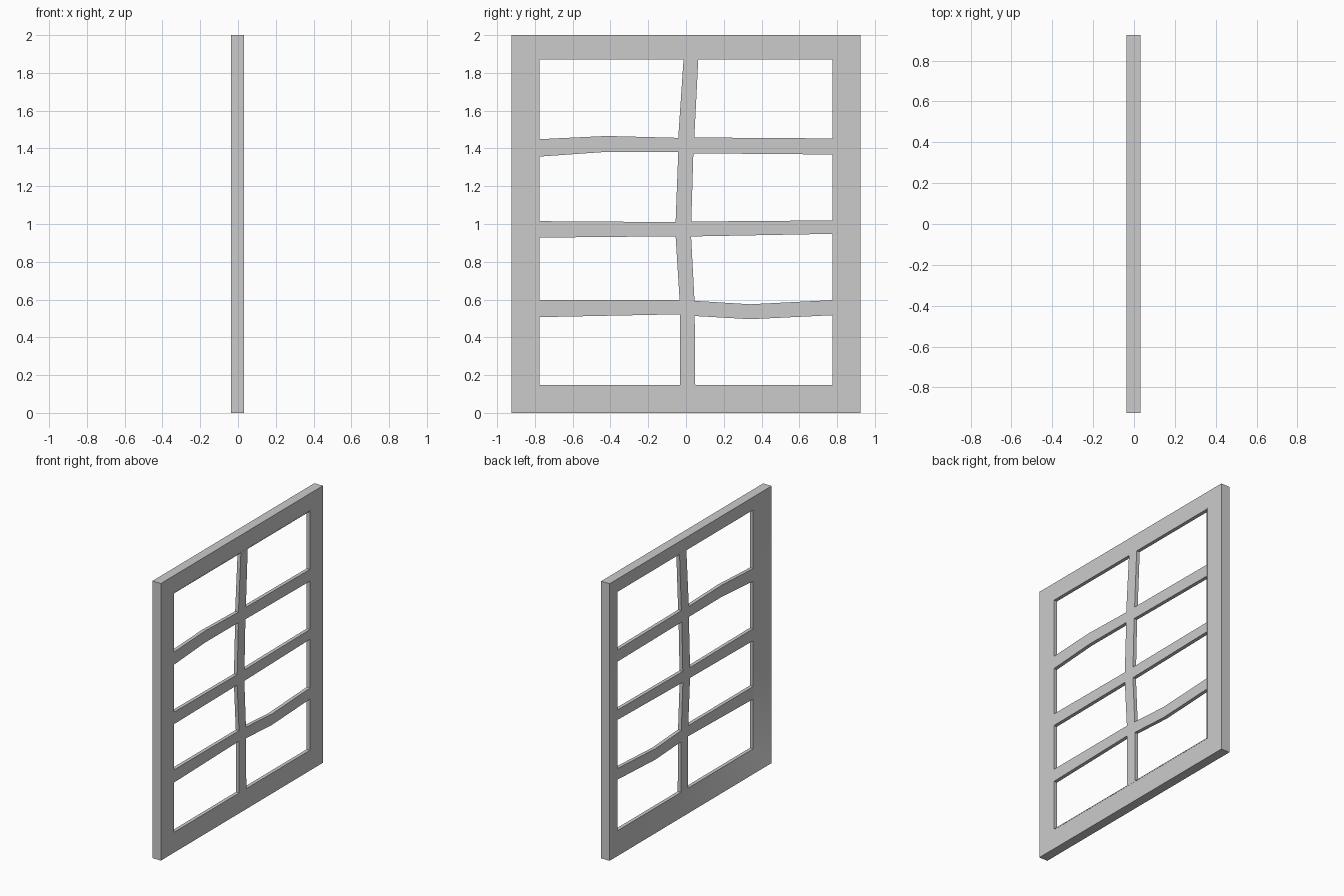
import bpy
from math import pi, radians

if "Cube" in bpy.data.objects:
    bpy.data.objects.remove(bpy.data.objects["Cube"])

BACK, FRONT = -0.037, 0.031   # rim depth of the frame
INNER = 0.006                 # back of the glazing bars and inner frame edge
W = 0.924                     # half width

# Slightly crooked pane openings (y, z), listed from the bottom row upwards
panes = [
    [(-.775, .148), (-.032, .148), (-.032, .522), (-.775, .507)],
    [(.049, .148), (.775, .148), (.775, .517), (.34, .496), (.046, .513)],
    [(-.775, .598), (-.034, .598), (-.055, .935), (-.775, .928)],
    [(.045, .593), (.34, .575), (.775, .597), (.775, .948), (.027, .934)],
    [(-.775, 1.015), (-.055, 1.01), (-.041, 1.38), (-.42, 1.382), (-.775, 1.357)],
    [(.028, 1.013), (.775, 1.019), (.775, 1.368), (.039, 1.374)],
    [(-.775, 1.449), (-.42, 1.466), (-.041, 1.456), (-.013, 1.872), (-.775, 1.872)],
    [(.044, 1.458), (.775, 1.453), (.775, 1.872), (.065, 1.872)],
]


def rect(x, w, z0, z1):
    return [(x, -w, z0), (x, w, z0), (x, w, z1), (x, -w, z1)]


def select_only(ob):
    bpy.ops.object.select_all(action='DESELECT')
    bpy.context.view_layer.objects.active = ob
    ob.select_set(True)


# Outer frame: four mitred members, thick at the rim, the back sloping to a thin inner edge
loops = [rect(BACK, W, 0, 2), rect(FRONT, W, 0, 2),
         rect(FRONT, .777, .146, 1.874), rect(INNER, .777, .146, 1.874)]
faces = [(4 * a + i, 4 * a + (i + 1) % 4, 4 * ((a + 1) % 4) + (i + 1) % 4, 4 * ((a + 1) % 4) + i)
         for a in range(4) for i in range(4)]
mesh = bpy.data.meshes.new("outer_frame")
mesh.from_pydata([v for l in loops for v in l], [], faces)
frame = bpy.data.objects.new("outer_frame", mesh)
bpy.context.collection.objects.link(frame)
select_only(frame)
bpy.ops.object.mode_set(mode='EDIT')
bpy.ops.mesh.select_all(action='SELECT')
bpy.ops.mesh.normals_make_consistent(inside=False)
bpy.ops.object.mode_set(mode='OBJECT')
bpy.ops.object.shade_smooth_by_angle(angle=radians(30))

# Glazing bars: thin lattice with the pane openings, its narrow lip set into the frame
curve = bpy.data.curves.new("glazing_bars", 'CURVE')
curve.dimensions = '2D'
curve.fill_mode = 'BOTH'
curve.extrude = (FRONT + .001 - INNER) / 2
lip = [(y, z) for _, y, z in rect(0, .781, .142, 1.878)]
for pts in [lip] + panes:
    s = curve.splines.new('POLY')
    s.points.add(len(pts) - 1)
    for p, (y, z) in zip(s.points, pts):
        p.co = (y, z, 0, 1)
    s.use_cyclic_u = True
bars = bpy.data.objects.new("glazing_bars", curve)
bpy.context.collection.objects.link(bars)
bars.rotation_euler = (pi / 2, 0, pi / 2)
bars.location.x = (FRONT + .001 + INNER) / 2
select_only(bars)
bpy.ops.object.convert(target='MESH')
bpy.ops.object.transform_apply(location=True, rotation=True, scale=True)
bpy.ops.object.mode_set(mode='EDIT')
bpy.ops.mesh.select_all(action='SELECT')
bpy.ops.mesh.remove_doubles(threshold=0.0001)
bpy.ops.mesh.normals_make_consistent(inside=False)
bpy.ops.object.mode_set(mode='OBJECT')
bpy.ops.object.shade_flat()
